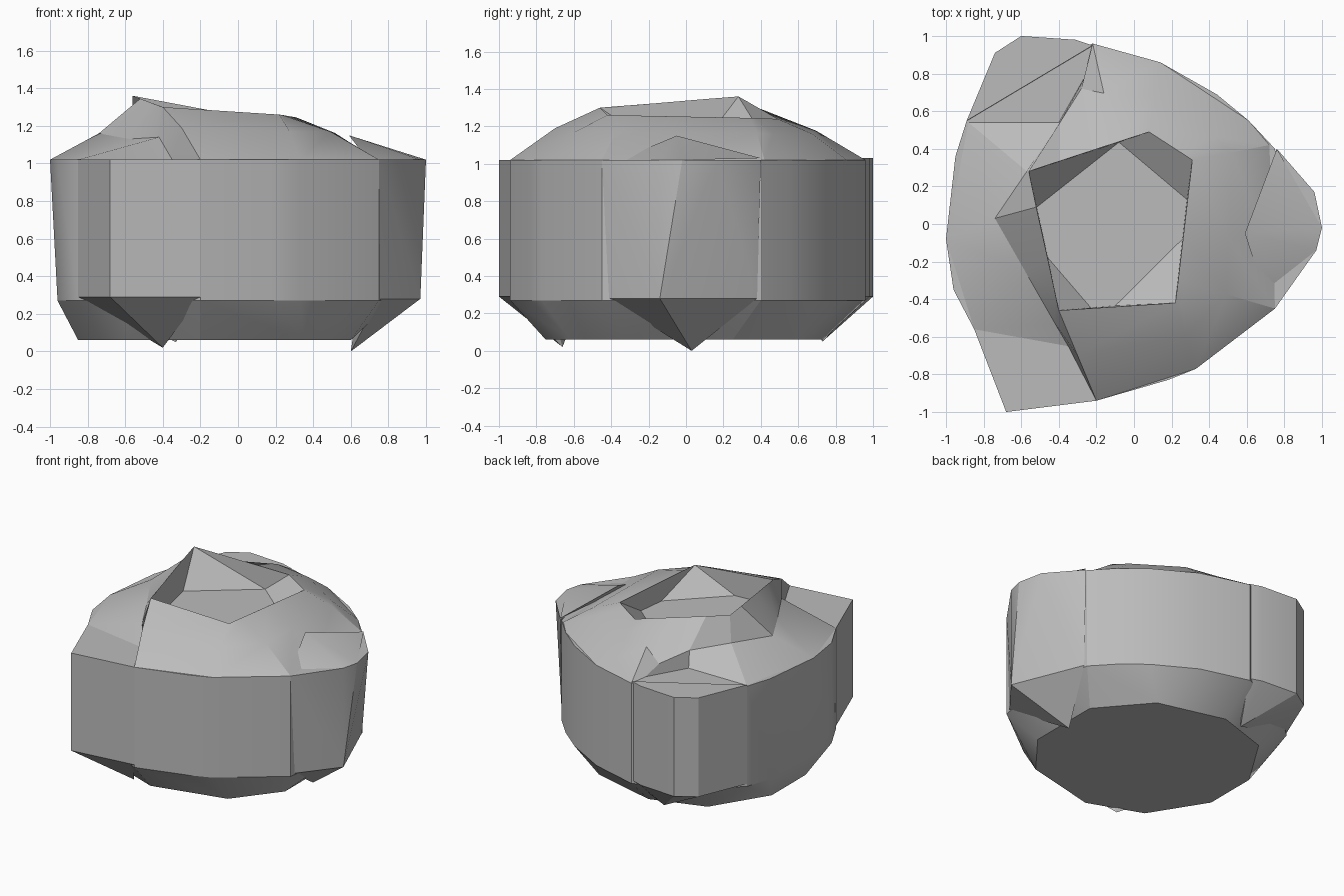
import bpy, bmesh
from mathutils import Vector

cube = bpy.data.objects.get("Cube")
if cube:
    bpy.data.objects.remove(cube)

grey = bpy.data.materials.new("stone grey")
grey.use_nodes = True
grey.diffuse_color = (0.5, 0.5, 0.5, 1)
grey.node_tree.nodes["Principled BSDF"].inputs["Base Color"].default_value = grey.diffuse_color


def finish(name, bm, angle=0.42):
    bmesh.ops.recalc_face_normals(bm, faces=bm.faces)
    mesh = bpy.data.meshes.new(name)
    bm.to_mesh(mesh)
    bm.free()
    mesh.materials.append(grey)
    obj = bpy.data.objects.new(name, mesh)
    bpy.context.collection.objects.link(obj)
    bpy.ops.object.select_all(action="DESELECT")
    obj.select_set(True)
    bpy.context.view_layer.objects.active = obj
    bpy.ops.object.shade_smooth_by_angle(angle=angle)


def hull(name, points):
    bm = bmesh.new()
    for p in points:
        bm.verts.new(p)
    res = bmesh.ops.convex_hull(bm, input=bm.verts)
    junk = {v for v in res["geom_interior"] if isinstance(v, bmesh.types.BMVert)}
    bmesh.ops.delete(bm, geom=list(junk), context="VERTS")
    bmesh.ops.dissolve_limit(bm, angle_limit=0.02, verts=bm.verts, edges=bm.edges)
    finish(name, bm)


def level(points, z):
    return [(x, y, z) for x, y in points]


# Drum: rounded wall on a smaller tapered foot
wall = [(.82, -.05), (.75, -.45), (.33, -.77), (.18, -.83), (-.2, -.94), (-.58, -.78),
        (-.85, -.56), (-.96, -.35), (-.95, .36), (-.89, .55), (-.6, .8), (-.22, .96),
        (.14, .86), (.44, .69), (.61, .55), (.75, .4)]
foot = [(.6, -.3), (.35, -.62), (-.2, -.75), (-.6, -.6), (-.85, -.2),
        (-.85, .2), (-.6, .6), (-.2, .73), (.3, .6), (.6, .25)]
hull("drum_wall", level(wall + [(-1, -.08)], 1.02) + level(wall, .27) + level(foot, .06))

# Three wedge corners, each tapering below to a pointed claw: upper outline, lower outline, tip
front = [(-.2, -.94), (-.68, -1), (-.85, -.56)]
back = [(-.89, .55), (-.74, .91), (-.6, 1), (-.31, .98), (-.22, .95)]
left_top = [(.75, -.45), (.97, -.14), (1, -.02), (.96, .17), (.76, .4)]
left_low = [(.75, -.42), (.97, -.14), (.76, .38)]
hull("front_corner", level(front, 1.02) + level(front, .29) + [(-.4, -.66, .02)])
hull("back_corner", level(back, 1.03) + level(back, .29) + [(-.33, .73, .05)])
hull("left_corner", level(left_top, 1.02) + level(left_low, .28) + [(.6, .03, 0)])

# Raised flap on the left corner
hull("left_flap", [(.59, -.05, 1.15), (.97, -.14, 1.02), (.76, .4, 1.03), (.69, -.36, 1.02), (1, -.02, 1.02)])

# Dome: notched base ring lofted through a shoulder to an uneven rim
base = [(-.2, -.94), (.33, -.77), (.75, -.45), (.74, -.1), (.72, .42), (.61, .55), (.14, .86),
        (-.22, .96), (-.24, .82), (-.4, .54), (-.88, .54), (-1, -.08), (-.85, -.56), (-.35, -.65)]
rim = [(-.4, -.46, 1.3), (.22, -.42, 1.26), (.235, -.3, 1.258), (.264, -.05, 1.253), (.31, .34, 1.245),
       (.25, .38, 1.243), (.08, .49, 1.24), (-.1, .431, 1.274), (-.22, .392, 1.296), (-.4, .333, 1.33),
       (-.56, .28, 1.36), (-.52, .09, 1.345), (-.46, -.18, 1.322), (-.42, -.36, 1.308)]
low = [Vector(p) for p in level(base, 1.02)]
high = [Vector(p) for p in rim]
middle = [(a + b) / 2 + Vector((0, 0, .03)) for a, b in zip(low, high)]
steep_side = [(-.28, .72, 1.09), (-.4, .53, 1.15), (-.57, .28, 1.155),
              (-.74, .03, 1.16), (-.58, -.25, 1.13), (-.42, -.53, 1.14)]
middle[8:] = [Vector(p) for p in steep_side]

bm = bmesh.new()
rings = [[bm.verts.new(p) for p in ring] for ring in (low, middle, high)]
n = len(base)
for a, b in zip(rings, rings[1:]):
    for i in range(n):
        j = (i + 1) % n
        bm.faces.new((a[i], a[j], b[j], b[i]))

# Sunken floor, with walls and leaning facets folding down from the rim corners
floor_plan = [(-.517, .09), (-.08, .435), (.282, .13), (.258, -.08), (-.1, -.435), (-.23, -.445), (-.458, -.18)]
floor = [bm.verts.new(p) for p in level(floor_plan, 1.11)]
bm.faces.new(floor)
top = rings[-1]
facets = [((0, 1), (4, 5)), ((1, 2, 3, 4), (2, 3)), ((4, 5, 6), (1, 2)), ((6, 7, 8, 9, 10), (1,)),
          ((10, 11, 12, 13, 0), (6, 0)), ((1,), (3, 4)), ((10,), (0, 1)), ((0,), (5, 6))]
for rim_ids, floor_ids in facets:
    bm.faces.new([top[i] for i in rim_ids] + [floor[i] for i in floor_ids])
finish("dome_top", bm)
